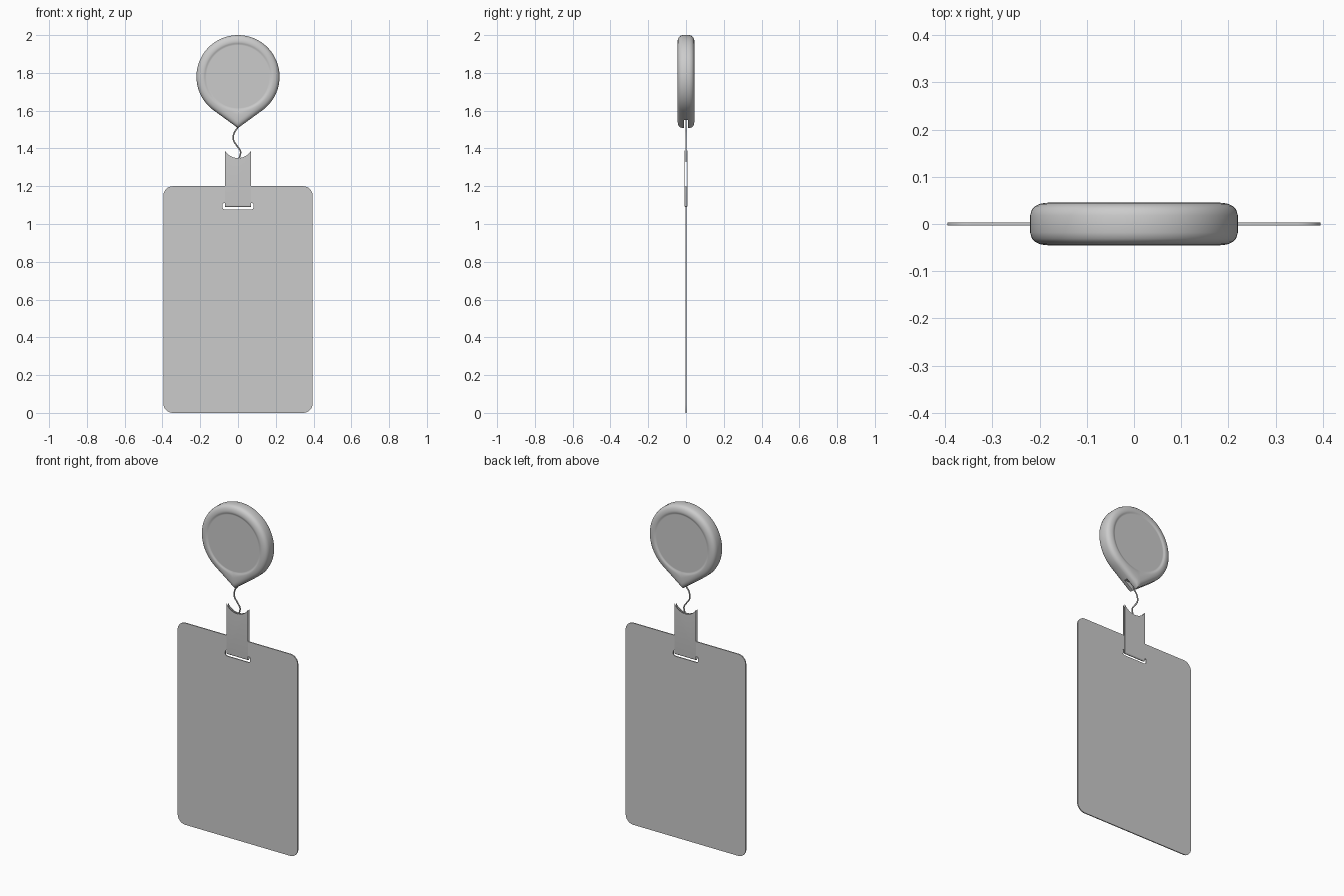
import bpy, bmesh
from math import pi, sin, cos, acos, radians
from mathutils import Vector

if "Cube" in bpy.data.objects:
    bpy.data.objects.remove(bpy.data.objects["Cube"])


def mesh_object(name, bm, angle=None):
    bmesh.ops.recalc_face_normals(bm, faces=bm.faces)
    me = bpy.data.meshes.new(name)
    bm.to_mesh(me)
    bm.free()
    ob = bpy.data.objects.new(name, me)
    bpy.context.collection.objects.link(ob)
    if angle:
        smooth(ob, angle)
    return ob


def smooth(ob, angle):
    bpy.ops.object.select_all(action='DESELECT')
    ob.select_set(True)
    bpy.context.view_layer.objects.active = ob
    bpy.ops.object.shade_smooth_by_angle(angle=radians(angle))


def cut(ob, cutter):
    mod = ob.modifiers.new("cut", 'BOOLEAN')
    mod.operation, mod.solver, mod.object = 'DIFFERENCE', 'EXACT', cutter
    bpy.context.view_layer.objects.active = ob
    bpy.ops.object.modifier_apply(modifier=mod.name)
    bpy.data.objects.remove(cutter, do_unlink=True)


def rounded_rect(x, z0, z1, r, n=8):
    pts = []
    for k, (cx, cz) in enumerate([(x-r, z1-r), (-x+r, z1-r), (-x+r, z0+r), (x-r, z0+r)]):
        for i in range(n + 1):
            a = (k + i / n) * pi / 2
            pts.append((cx + r*cos(a), cz + r*sin(a)))
    return pts


# Reel case: teardrop rings (radius, tip distance, y) bridged from front to back
CZ, N = 1.78, 128


def ring(bm, r, tip, y):
    a = acos(min(1, r / tip))
    verts = []
    for i in range(N):
        t = (i / N) * 2*pi - pi
        rho = r / cos(a - abs(t)) if abs(t) < a else r
        verts.append(bm.verts.new((rho*sin(t), y, CZ - rho*cos(t))))
    return verts


half = [(0.166, 0.166, 0.0405), (0.171, 0.171, 0.0405), (0.176, 0.178, 0.0435), (0.183, 0.205, 0.045),
        (0.190, 0.238, 0.0445), (0.200, 0.252, 0.0425), (0.209, 0.262, 0.038),
        (0.216, 0.269, 0.031), (0.220, 0.272, 0.018)]
profile = [(r, t, -y) for r, t, y in half] + half[::-1]
bm = bmesh.new()
rings = [ring(bm, *p) for p in profile]
for a, b in zip(rings, rings[1:]):
    for i in range(N):
        j = (i + 1) % N
        bm.faces.new((a[i], a[j], b[j], b[i]))
bm.faces.new(rings[0])
bm.faces.new(rings[-1])
reel = mesh_object("reel_case", bm)

# Cord exit slot in the tip of the case
bpy.ops.mesh.primitive_cube_add(size=1, location=(0, 0, 1.50))
slot = bpy.context.object
slot.scale = (0.3, 0.02, 0.10)
cut(reel, slot)
smooth(reel, 35)

# Card: rounded sheet with a punched slot
cu = bpy.data.curves.new("card", 'CURVE')
cu.dimensions, cu.fill_mode, cu.extrude = '2D', 'BOTH', 0.003
for pts in (rounded_rect(0.395, 0, 1.2, 0.05), rounded_rect(0.082, 1.077, 1.112, 0.012, 5)):
    sp = cu.splines.new('POLY')
    sp.points.add(len(pts) - 1)
    for p, (x, z) in zip(sp.points, pts):
        p.co = (x, z, 0, 1)
    sp.use_cyclic_u = True
card = bpy.data.objects.new("card", cu)
card.rotation_euler.x = pi / 2
bpy.context.collection.objects.link(card)
bpy.context.view_layer.objects.active = card
card.select_set(True)
bpy.ops.object.select_all(action='DESELECT')
card.select_set(True)
bpy.ops.object.convert(target='MESH')

# Strap: U-shaped band looped through the slot
outer, inner = 0.008, 0.0045
arc = [pi + pi*i/10 for i in range(11)]
yz = [(-outer, 1.40)] + [(outer*cos(a), 1.098 + outer*sin(a)) for a in arc] + [(outer, 1.40)]
yz += [(inner, 1.40)] + [(inner*cos(a), 1.098 + inner*sin(a)) for a in arc[::-1]] + [(-inner, 1.40)]
bm = bmesh.new()
face = bm.faces.new([bm.verts.new((-0.07, y, z)) for y, z in yz])
ext = bmesh.ops.extrude_face_region(bm, geom=[face])
bmesh.ops.translate(bm, vec=Vector((0.14, 0, 0)),
                    verts=[v for v in ext['geom'] if isinstance(v, bmesh.types.BMVert)])
strap = mesh_object("strap", bm)

# Concave top edge of the strap
bpy.ops.mesh.primitive_cylinder_add(vertices=64, radius=0.081, depth=0.2,
                                    location=(0, 0, 1.43), rotation=(pi/2, 0, 0))
cut(strap, bpy.context.object)
smooth(strap, 35)

# Wavy cord from the reel to the strap
cu = bpy.data.curves.new("cord", 'CURVE')
cu.dimensions, cu.bevel_depth, cu.bevel_resolution, cu.use_fill_caps = '3D', 0.004, 3, True
cu.resolution_u = 10
path = [(0, 1.555), (0, 1.515), (-0.02, 1.483), (-0.024, 1.445), (-0.004, 1.412),
        (0.013, 1.385), (0.009, 1.357), (0, 1.33)]
sp = cu.splines.new('BEZIER')
sp.bezier_points.add(len(path) - 1)
for p, (x, z) in zip(sp.bezier_points, path):
    p.co = (x, 0, z)
    p.handle_left_type = p.handle_right_type = 'AUTO'
cord = bpy.data.objects.new("cord", cu)
bpy.context.collection.objects.link(cord)
bpy.ops.object.select_all(action='DESELECT')
cord.select_set(True)
bpy.context.view_layer.objects.active = cord
bpy.ops.object.convert(target='MESH')
smooth(bpy.context.object, 40)
